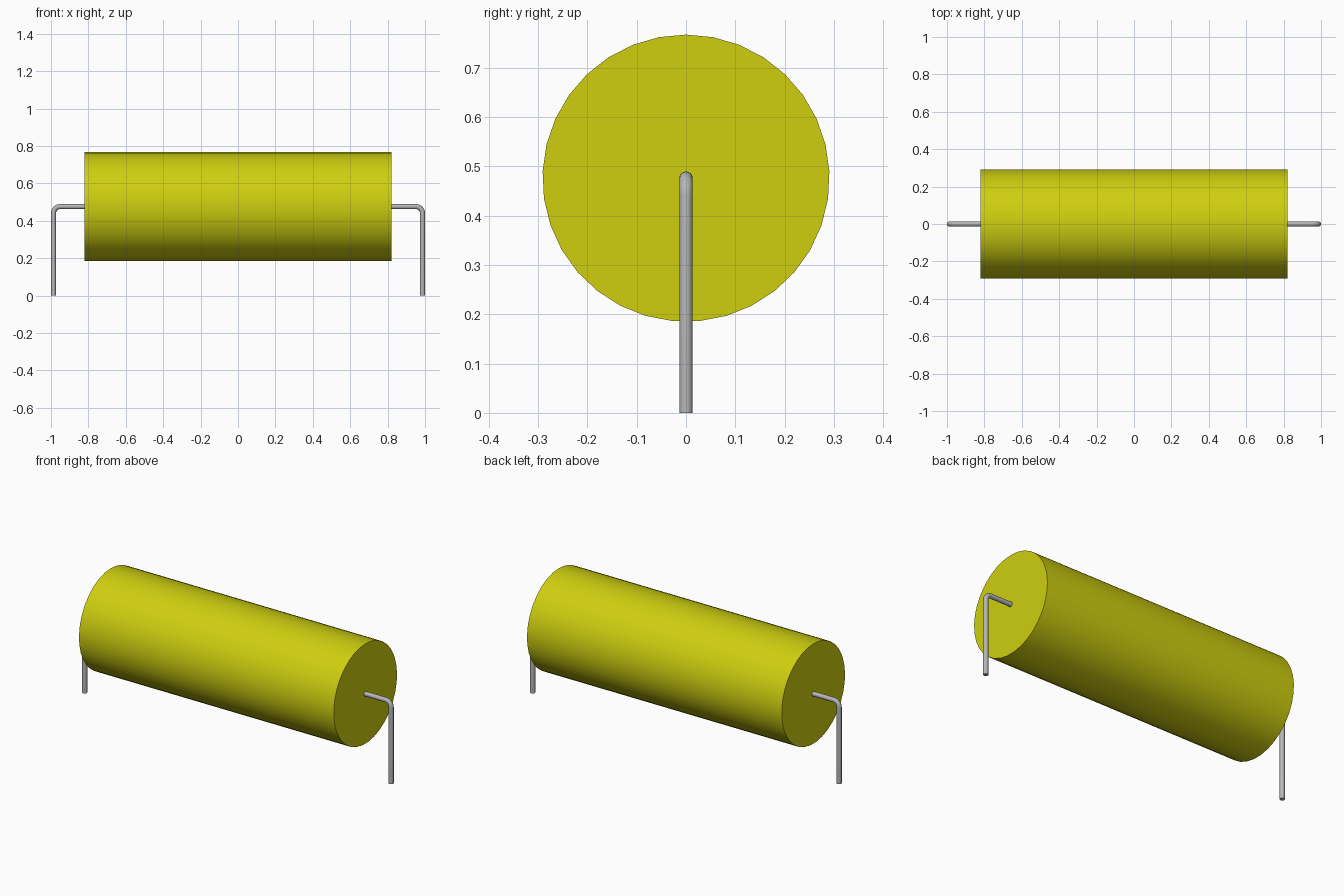
import bpy
import bmesh
import math

cube = bpy.data.objects.get("Cube")
if cube:
    bpy.data.objects.remove(cube, do_unlink=True)

AXIS_Z = 0.476       # height of the body axis
BODY_R = 0.291
BODY_HALF = 0.82
SIDES = 33
WIRE_R = 0.0135
LEG_X = 1.0 - WIRE_R
BEND_R = 0.035


def material(name, rgb):
    mat = bpy.data.materials.new(name)
    mat.use_nodes = True
    mat.diffuse_color = (*rgb, 1)
    mat.node_tree.nodes["Principled BSDF"].inputs["Base Color"].default_value = (*rgb, 1)
    return mat


def smooth(obj):
    bpy.ops.object.select_all(action='DESELECT')
    obj.select_set(True)
    bpy.context.view_layer.objects.active = obj
    bpy.ops.object.shade_smooth_by_angle(angle=math.radians(40))


yellow = material("yellow", (0.62, 0.62, 0.005))
metal = material("grey metal", (0.47, 0.47, 0.47))

# Cylindrical body along x, one vertex straight up
bm = bmesh.new()
ring = [bm.verts.new((-BODY_HALF,
                      BODY_R * math.sin(2 * math.pi * i / SIDES),
                      AXIS_Z + BODY_R * math.cos(2 * math.pi * i / SIDES)))
        for i in range(SIDES)]
cap = bm.faces.new(ring)
ext = bmesh.ops.extrude_face_region(bm, geom=[cap], use_keep_orig=True)
for v in ext["geom"]:
    if isinstance(v, bmesh.types.BMVert):
        v.co.x = BODY_HALF
bmesh.ops.recalc_face_normals(bm, faces=bm.faces)
mesh = bpy.data.meshes.new("body")
bm.to_mesh(mesh)
bm.free()
mesh.materials.append(yellow)
body = bpy.data.objects.new("body", mesh)
bpy.context.collection.objects.link(body)
smooth(body)


# Bent wire lead: out of the body end, round the bend, down to the ground
def lead(name, side):
    path = [(BODY_HALF - 0.01, AXIS_Z)]
    for i in range(9):
        a = math.pi / 2 * (1 - i / 8)
        path.append((LEG_X - BEND_R + BEND_R * math.cos(a),
                     AXIS_Z - BEND_R + BEND_R * math.sin(a)))
    path.append((LEG_X, 0))
    curve = bpy.data.curves.new(name, 'CURVE')
    curve.dimensions = '3D'
    curve.bevel_depth = WIRE_R
    curve.bevel_resolution = 6
    curve.use_fill_caps = True
    spline = curve.splines.new('POLY')
    spline.points.add(len(path) - 1)
    for p, (x, z) in zip(spline.points, path):
        p.co = (side * x, 0, z, 1)
    obj = bpy.data.objects.new(name, curve)
    bpy.context.collection.objects.link(obj)
    curve.materials.append(metal)
    bpy.ops.object.select_all(action='DESELECT')
    obj.select_set(True)
    bpy.context.view_layer.objects.active = obj
    bpy.ops.object.convert(target='MESH')
    smooth(bpy.context.view_layer.objects.active)


lead("left_lead", 1)
lead("right_lead", -1)
